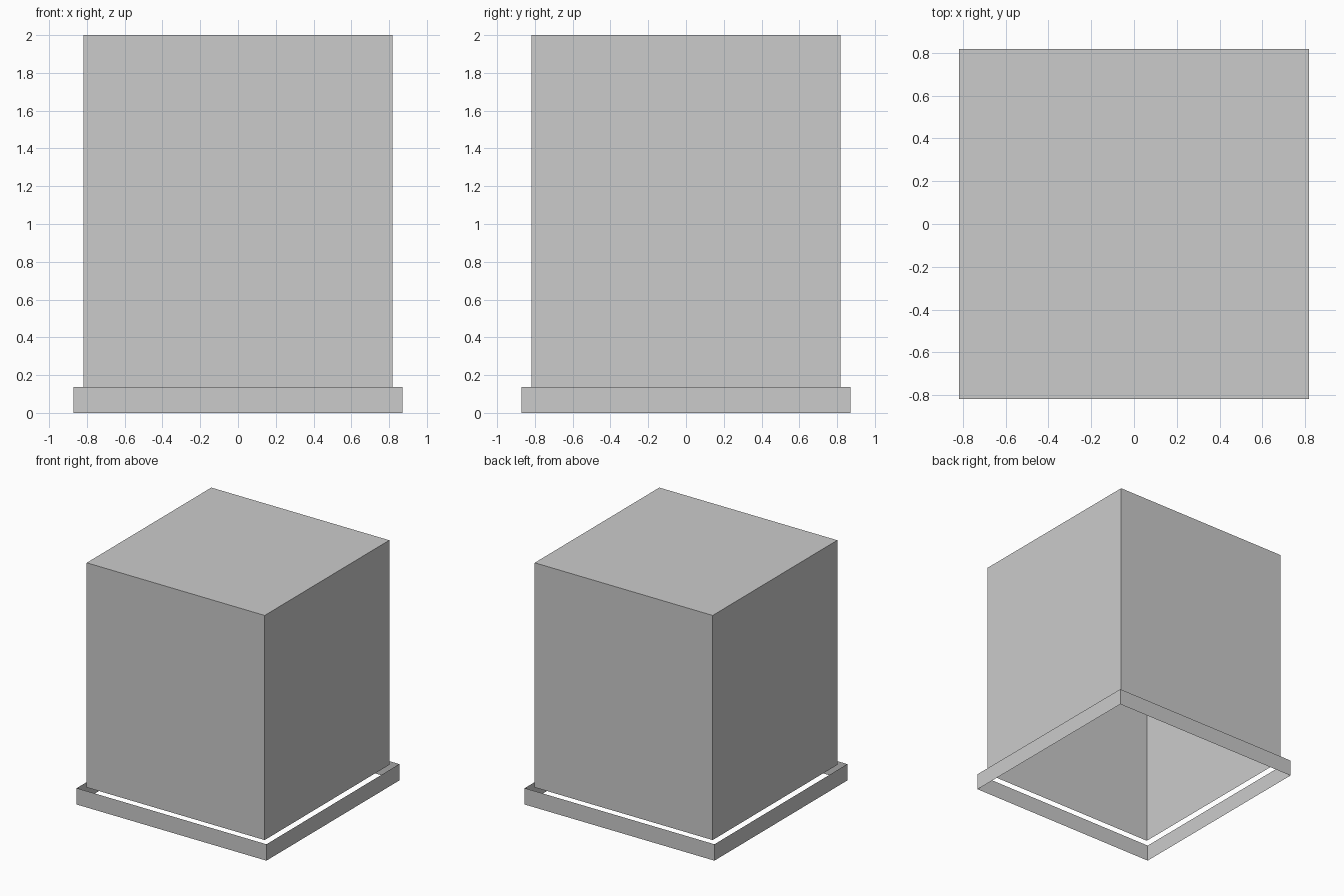
import bpy
import bmesh

if "Cube" in bpy.data.objects:
    bpy.data.objects.remove(bpy.data.objects["Cube"])


def open_box(name, half, z0, z1, has_top):
    """Square shell of single-sided walls, open below, optionally closed on top."""
    bm = bmesh.new()
    bmesh.ops.create_cube(bm, size=1.0)
    for v in bm.verts:
        v.co.x *= 2 * half
        v.co.y *= 2 * half
        v.co.z = z1 if v.co.z > 0 else z0
    bm.normal_update()
    drop = [f for f in bm.faces
            if f.normal.z < -0.5 or (f.normal.z > 0.5 and not has_top)]
    bmesh.ops.delete(bm, geom=drop, context='FACES_ONLY')
    mesh = bpy.data.meshes.new(name)
    bm.to_mesh(mesh)
    bm.free()
    obj = bpy.data.objects.new(name, mesh)
    bpy.context.collection.objects.link(obj)
    return obj


RIM_TOP = 0.136

# Main block: four walls and a top, hollow and open underneath
open_box("main_block", 0.817, RIM_TOP, 2.0, True)

# Base band: thin loose skirt standing just outside the block
open_box("base_band", 0.871, 0.0, RIM_TOP, False)
